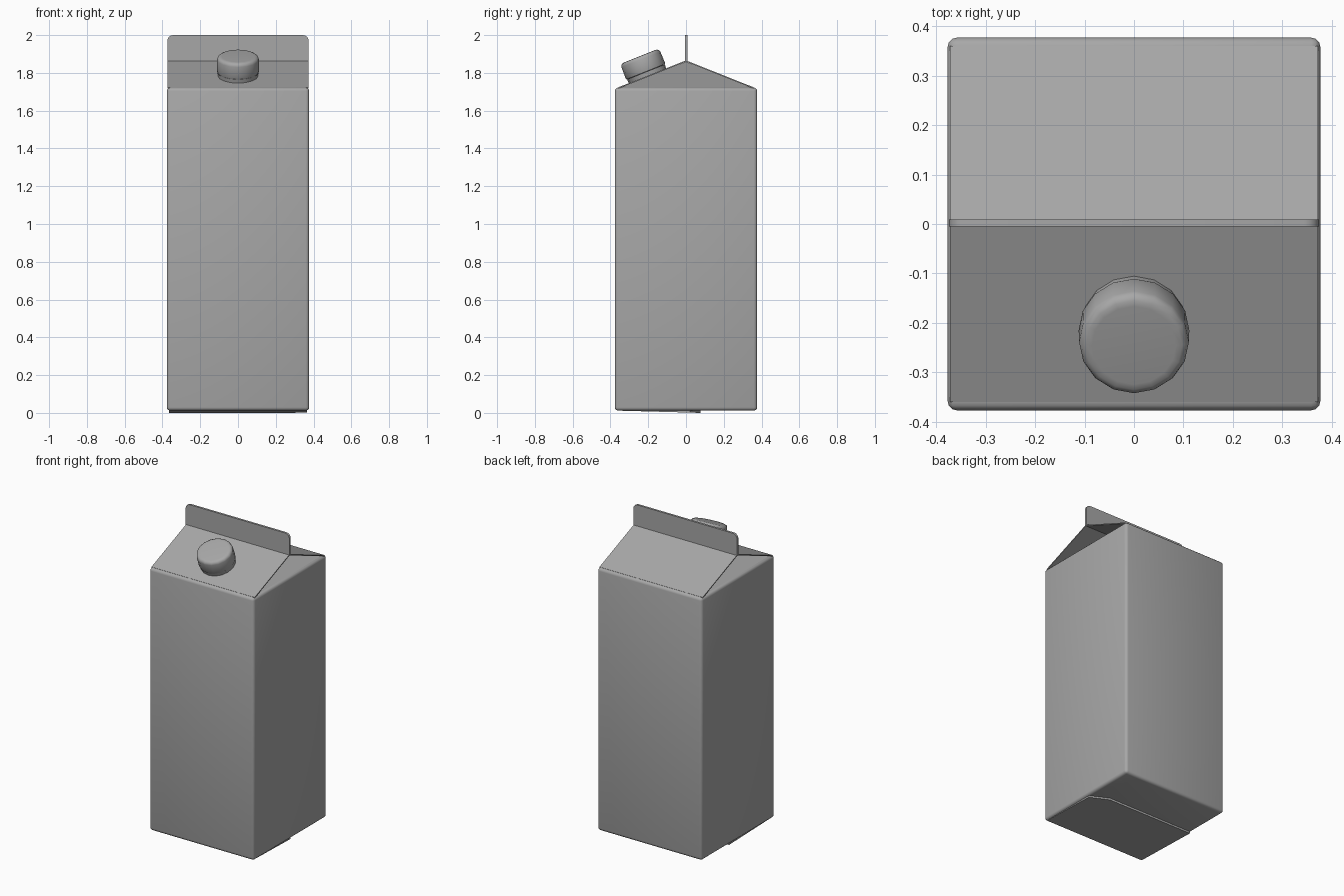
import bpy, bmesh, math
from mathutils import Vector

if "Cube" in bpy.data.objects:
    bpy.data.objects.remove(bpy.data.objects["Cube"])

H, EAVE, RIDGE = 0.377, 1.722, 1.866   # half width, eave height, ridge height

grey = bpy.data.materials.new("carton_grey")
grey.diffuse_color = (0.39, 0.39, 0.39, 1)
grey.use_nodes = True
grey.node_tree.nodes["Principled BSDF"].inputs["Base Color"].default_value = grey.diffuse_color


def make(name, bm, angle=30):
    bmesh.ops.recalc_face_normals(bm, faces=bm.faces)
    me = bpy.data.meshes.new(name)
    bm.to_mesh(me)
    bm.free()
    me.materials.append(grey)
    ob = bpy.data.objects.new(name, me)
    bpy.context.collection.objects.link(ob)
    bpy.ops.object.select_all(action='DESELECT')
    ob.select_set(True)
    bpy.context.view_layer.objects.active = ob
    bpy.ops.object.shade_smooth_by_angle(angle=math.radians(angle))
    return ob


def prism(name, pts, offset):
    """Extrude a flat outline by an offset vector."""
    bm = bmesh.new()
    f = bm.faces.new([bm.verts.new(p) for p in pts])
    g = bmesh.ops.extrude_face_region(bm, geom=[f])
    vs = [v for v in g['geom'] if isinstance(v, bmesh.types.BMVert)]
    bmesh.ops.translate(bm, verts=vs, vec=offset)
    return make(name, bm)


# carton body: rounded box, open under the roof
bm = bmesh.new()
bmesh.ops.create_cube(bm, size=1)
for v in bm.verts:
    v.co = Vector((v.co.x * 2 * H, v.co.y * 2 * H, 0.012 + (v.co.z + 0.5) * (EAVE - 0.012)))
bmesh.ops.bevel(bm, geom=bm.edges[:], offset=0.018, segments=3, profile=0.5, affect='EDGES')
top = [f for f in bm.faces if f.normal.z > 0.99 and f.calc_center_median().z > 1.6]
bmesh.ops.delete(bm, geom=top, context='FACES')
make("carton_body", bm, 40)

# roof panels, front and back, starting where the body's rounded rim ends
E, Y = H - 0.005, H - 0.017
for s, name in ((-1, "roof_front"), (1, "roof_back")):
    prism(name, [(-E, s * Y, EAVE + 0.001), (E, s * Y, EAVE + 0.001),
                 (E, 0, RIDGE), (-E, 0, RIDGE)], (0, -s * 0.002, -0.006))

# gable folds sloping inwards on both sides
for s, name in ((-1, "gable_fold_left"), (1, "gable_fold_right")):
    bm = bmesh.new()
    bm.faces.new([bm.verts.new(p) for p in (
        (s * Y, -Y, EAVE), (s * Y, Y, EAVE), (0, 0, RIDGE - 0.008))])
    make(name, bm)

# top seam fin with rounded upper corners
R, W, Z = 0.03, H - 0.003, 2.0
fin = [(-W, RIDGE - 0.006), (W, RIDGE - 0.006)]
for cx, a0 in ((W - R, 0), (R - W, 90)):
    fin += [(cx + R * math.cos(math.radians(a0 + i * 22.5)),
             Z - R + R * math.sin(math.radians(a0 + i * 22.5))) for i in range(5)]
prism("top_seam", [(x, -0.005, z) for x, z in fin], (0, 0.014, 0))

# bottom flap, a thin wedge with one tapered corner
bm = bmesh.new()
flap = [(-0.365, -0.36), (0.365, -0.36), (0.365, 0.02), (0.25, 0.078), (-0.365, 0.078)]
low = [bm.verts.new((x, y, 0.012 * (0.078 - y) / 0.438)) for x, y in flap]
high = [bm.verts.new((x, y, 0.0125)) for x, y in flap]
bm.faces.new(low)
for i in range(5):
    j = (i + 1) % 5
    bm.faces.new((low[i], low[j], high[j], high[i]))
make("bottom_flap", bm)


# neck and screw cap: lathed 16-sided profiles, tilted square to the roof
def lathe(name, profile):
    bm = bmesh.new()
    vs = [bm.verts.new((r, 0, z)) for r, z in profile]
    es = [bm.edges.new(p) for p in zip(vs, vs[1:])]
    bmesh.ops.spin(bm, geom=vs + es, axis=(0, 0, 1), cent=(0, 0, 0),
                   angle=math.tau, steps=16, use_duplicate=False)
    bmesh.ops.remove_doubles(bm, verts=bm.verts[:], dist=0.0005)
    ob = make(name, bm, 65)
    ob.location = (0, -0.204, 1.784)
    ob.rotation_euler = (math.atan2(RIDGE - EAVE, Y), 0, 0)


lathe("cap_neck", [(0.106, -0.004), (0.108, 0.022), (0.09, 0.024)])
lathe("screw_cap", [(0.095, 0.023), (0.110, 0.024), (0.112, 0.030), (0.111, 0.094),
                    (0.107, 0.105), (0.097, 0.111), (0.085, 0.112), (0, 0.112)])
